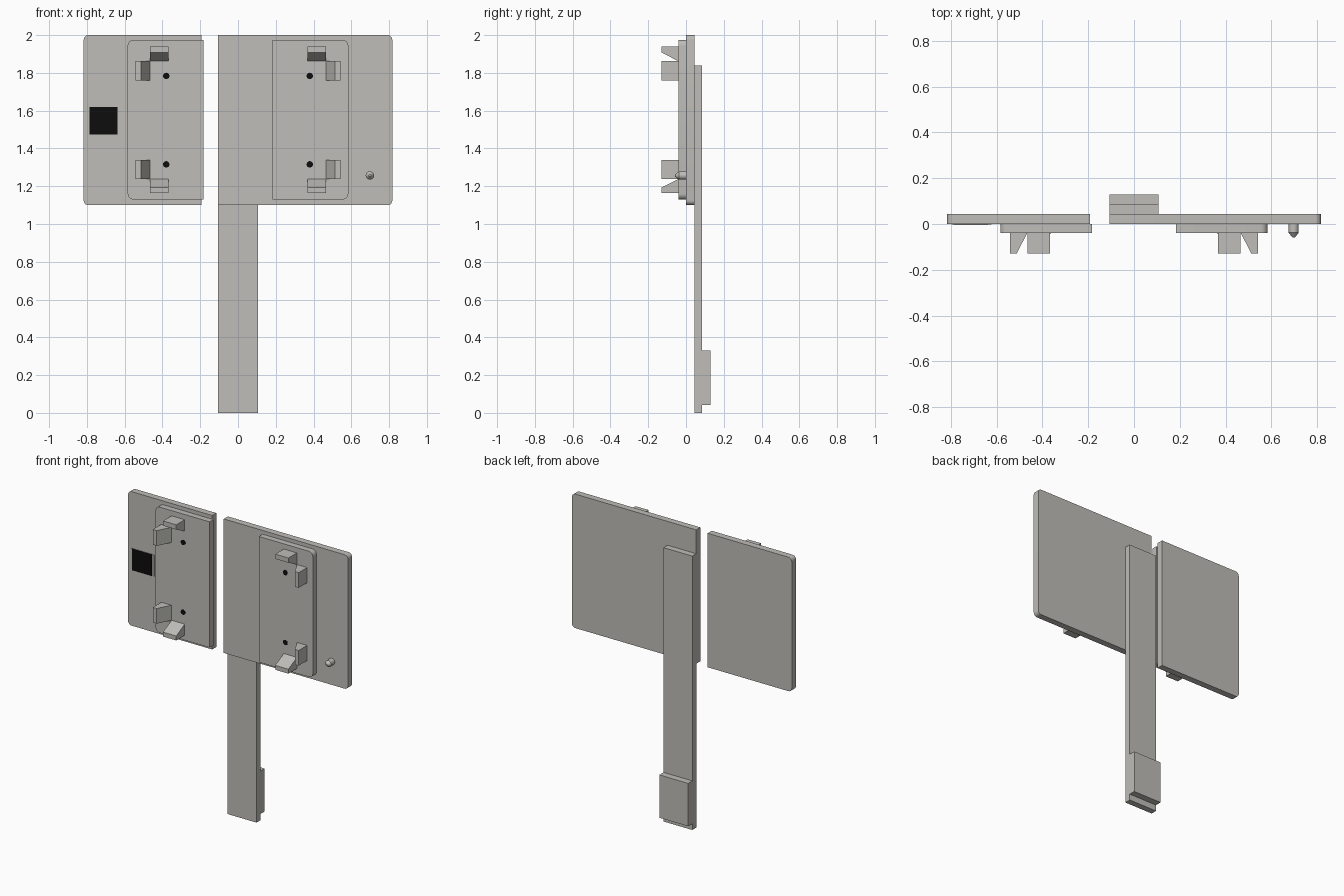
import bpy
import bmesh
from math import sin, cos, pi
from mathutils import Vector

if "Cube" in bpy.data.objects:
    bpy.data.objects.remove(bpy.data.objects["Cube"], do_unlink=True)


def make_material(name, color):
    mat = bpy.data.materials.new(name)
    mat.use_nodes = True
    mat.diffuse_color = color
    mat.node_tree.nodes["Principled BSDF"].inputs["Base Color"].default_value = color
    return mat


GREY = make_material("warm grey plastic", (0.52, 0.51, 0.48, 1))
BLACK = make_material("black", (0.004, 0.004, 0.004, 1))


def prism(name, points, direction, mat=GREY, smooth=False):
    """Extrude a planar outline along a direction into a closed solid."""
    bm = bmesh.new()
    face = bm.faces.new([bm.verts.new(p) for p in points])
    extruded = bmesh.ops.extrude_face_region(bm, geom=[face], use_keep_orig=True)
    verts = [g for g in extruded["geom"] if isinstance(g, bmesh.types.BMVert)]
    bmesh.ops.translate(bm, verts=verts, vec=Vector(direction))
    bmesh.ops.recalc_face_normals(bm, faces=bm.faces)
    return finish(name, bm, mat, smooth)


def finish(name, bm, mat, smooth):
    mesh = bpy.data.meshes.new(name)
    bm.to_mesh(mesh)
    bm.free()
    mesh.materials.append(mat)
    obj = bpy.data.objects.new(name, mesh)
    bpy.context.collection.objects.link(obj)
    if smooth:
        bpy.ops.object.select_all(action="DESELECT")
        obj.select_set(True)
        bpy.context.view_layer.objects.active = obj
        bpy.ops.object.shade_smooth_by_angle()
    return obj


def box(name, x, y, z, mat=GREY):
    pts = [(x[0], y[0], z[0]), (x[1], y[0], z[0]), (x[1], y[0], z[1]), (x[0], y[0], z[1])]
    return prism(name, pts, (0, y[1] - y[0], 0), mat)


def panel(name, inner, outer, y, z, radius):
    """Upright plate whose two corners on the outer edge are rounded."""
    side = 1 if outer > inner else -1
    pts = [(inner, y[0], z[1]), (inner, y[0], z[0])]
    for cz, start in ((z[0] + radius, -pi / 2), (z[1] - radius, 0)):
        for i in range(7):
            a = start + i * pi / 12
            pts.append((outer + side * radius * (cos(a) - 1), y[0], cz + radius * sin(a)))
    return prism(name, pts, (0, y[1] - y[0], 0), smooth=True)


def lathe(name, x, z, rings, mat):
    """Round part along y, made from (radius, y) rings."""
    bm = bmesh.new()
    n = 20
    loops = [[bm.verts.new((x + r * cos(2 * pi * i / n), y, z + r * sin(2 * pi * i / n)))
              for i in range(n)] for r, y in rings]
    for a, b in zip(loops, loops[1:]):
        for i in range(n):
            bm.faces.new((a[i], a[(i + 1) % n], b[(i + 1) % n], b[i]))
    bm.faces.new(loops[0])
    bm.faces.new(loops[-1])
    bmesh.ops.recalc_face_normals(bm, faces=bm.faces)
    return finish(name, bm, mat, True)


# Two sign boards
panel("right_board", -0.192, -0.817, (0, 0.044), (1.1, 2), 0.025)
panel("left_board", -0.106, 0.817, (0, 0.044), (1.1, 2), 0.025)

# Post and the block behind its foot
box("post", (-0.107, 0.107), (0.044, 0.086), (0, 1.84))
box("foot_block", (-0.107, 0.107), (0.086, 0.13), (0.042, 0.33))

# Raised mounting plates with wedge clips and screw holes
BASE, TIP = -0.04, -0.13
for s, label in ((-1, "right"), (1, "left")):
    panel(label + "_mount", s * 0.183, s * 0.584, (BASE, 0), (1.13, 1.975), 0.03)

    # Wedges thicken toward the plate, sloping to the middle of the mount
    for name, out, tip, root in (("top", 1.94, 1.908, 1.862), ("bottom", 1.163, 1.193, 1.238)):
        profile = [(s * 0.368, BASE, out), (s * 0.368, TIP, out),
                   (s * 0.368, TIP, tip), (s * 0.368, BASE, root)]
        prism(f"{label}_{name}_clip", profile, (s * 0.098, 0, 0))

    for name, low in (("upper", 1.76), ("lower", 1.237)):
        profile = [(s * 0.542, BASE, low), (s * 0.542, TIP, low),
                   (s * 0.513, TIP, low), (s * 0.467, BASE, low)]
        prism(f"{label}_{name}_side_clip", profile, (0, 0, 0.102))

    for name, z in (("upper", 1.784), ("lower", 1.316)):
        lathe(f"{label}_{name}_screw_hole", s * 0.38, z,
              [(0.017, BASE), (0.017, BASE - 0.002)], BLACK)

# Pointed peg
lathe("peg", 0.698, 1.257, [(0.022, 0), (0.022, -0.038), (0.006, -0.058)], GREY)

# Thin pad with a plain black square
box("badge_pad", (-0.797, -0.622), (-0.002, 0), (1.475, 1.62))
box("badge_square", (-0.786, -0.639), (-0.004, -0.002), (1.475, 1.62), BLACK)
